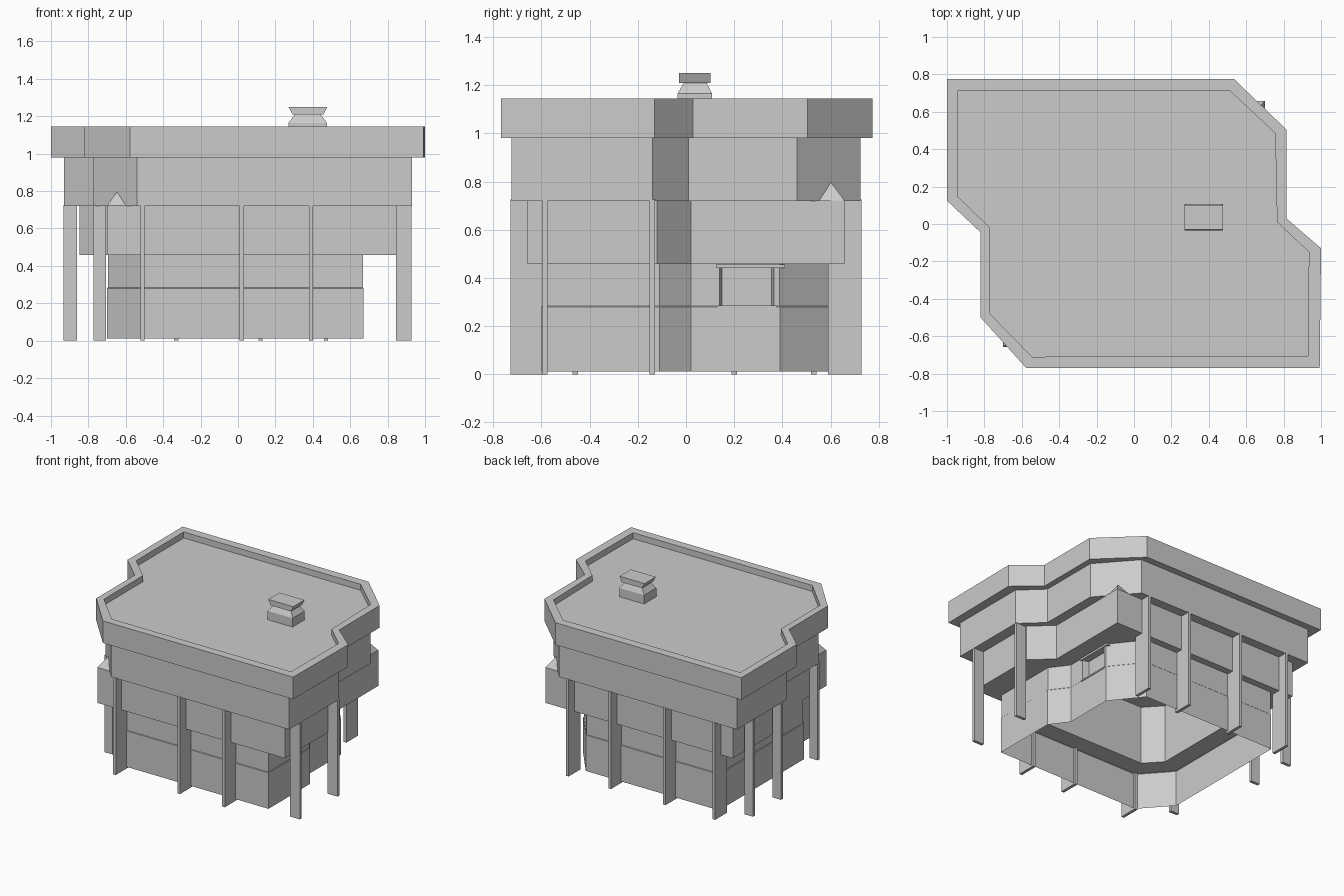
import bpy
import bmesh

cube = bpy.data.objects.get("Cube")
if cube:
    bpy.data.objects.remove(cube, do_unlink=True)

grey = bpy.data.materials.new("plain grey")
grey.use_nodes = True
grey.diffuse_color = (0.6, 0.6, 0.6, 1)
grey.node_tree.nodes["Principled BSDF"].inputs["Base Color"].default_value = (0.6, 0.6, 0.6, 1)


def finish(name, bm):
    bmesh.ops.recalc_face_normals(bm, faces=bm.faces)
    mesh = bpy.data.meshes.new(name)
    bm.to_mesh(mesh)
    bm.free()
    mesh.materials.append(grey)
    obj = bpy.data.objects.new(name, mesh)
    bpy.context.collection.objects.link(obj)
    return obj


def loft(name, sections, bottom=True, top=True):
    """Skin a stack of (outline, z) sections with matching point counts."""
    bm = bmesh.new()
    rings = [[bm.verts.new((x, y, z)) for x, y in pts] for pts, z in sections]
    for a, b in zip(rings, rings[1:]):
        n = len(a)
        for i in range(n):
            j = (i + 1) % n
            bm.faces.new((a[i], a[j], b[j], b[i]))
    if bottom:
        bm.faces.new(rings[0])
    if top:
        bm.faces.new(rings[-1])
    return finish(name, bm)


def rect(x0, x1, y0, y1):
    return [(x0, y0), (x1, y0), (x1, y1), (x0, y1)]


def turned(half):
    """Complete an outline with its half-turn copy."""
    return half + [(-x, -y) for x, y in half]


def box(name, x0, x1, y0, y1, z0, z1):
    return loft(name, [(rect(x0, x1, y0, y1), z0), (rect(x0, x1, y0, y1), z1)])


# Roof slab with raised rim and sunken deck
roof_out = [(-1, .775), (.535, .775), (.815, .505), (.815, .03), (1, -.13),
            (.993, -.769), (-.577, -.769), (-.82, -.5), (-.82, -.045), (-1, .125)]
roof_in = [(-.945, .71), (.515, .71), (.755, .485), (.765, .01), (.935, -.15),
           (.93, -.705), (-.545, -.71), (-.77, -.48), (-.77, -.02), (-.945, .15)]
loft("roof", [(roof_out, .98), (roof_out, 1.145), (roof_in, 1.145), (roof_in, 1.1)])

# Upper storey, chamfered at two corners
upper = turned([(-.93, .725), (.54, .725), (.772, .46), (.772, .01), (.93, -.14)])
loft("upper_storey", [(upper, .72), (upper, .985)])

# Middle storey, with square corners that poke past the chamfers; its underside opens to the shaft
middle = turned([(-.848, .658), (.7, .658), (.7, .02), (.848, -.12)])
opening = [(-.66, .57), (.46, .47), (.53, .02), (.62, -.12),
           (.62, -.56), (-.5, -.53), (-.64, -.3), (-.66, .12)]
loft("middle_storey", [(opening, .458), (middle, .458), (middle, .722)], bottom=False)

# Small sloped caps on the exposed middle corners
for side, s in (("back", 1), ("front", -1)):
    bm = bmesh.new()
    v = [bm.verts.new((s * x, s * y, z)) for x, y, z in
         ((.7, .658, .721), (.69, .545, .721), (.59, .658, .721), (.645, .6, .8))]
    for tri in ((0, 1, 2), (0, 1, 3), (1, 2, 3), (2, 0, 3)):
        bm.faces.new([v[i] for i in tri])
    finish(side + "_corner_cap", bm)

# Ground storey: open-bottomed skirt below a wall with a window bay
base = [(-.7, .61), (.4, .61), (.575, .39), (.575, .02), (.672, -.11),
        (.672, -.6), (-.515, -.6), (-.7, -.39)]
wall = [(x * .994, y * .994) for x, y in base]
loft("base_skirt", [(base, .012), (base, .28), (wall, .284)], bottom=False, top=False)
bay = [(.5715, .365), (.525, .355), (.525, .15), (.5715, .14)]
loft("base_wall", [(wall[:3] + bay + wall[3:], z) for z in (.284, .442)],
     bottom=False, top=False)
loft("base_lintel", [(wall, .442), (wall, .46)], bottom=False, top=False)

# Inner ledge and hollow shaft rising from it
shaft = [(-.56, .47), (.33, .47), (.435, .34), (.435, -.03), (.53, -.16),
         (.53, -.46), (-.45, -.46), (-.56, -.34)]
loft("inner_shaft", [(wall, .282), (shaft, .282), (shaft, .718)], bottom=False)

# Window surround
box("window_sill", .52, .58, .13, .375, .276, .286)
box("window_head", .52, .58, .125, .41, .442, .456)

# Thin buttress fins on the front and back
for i, x in enumerate((-.51, .02, .39)):
    box(f"front_fin_{i + 1}", x - .011, x + .011, -.728, -.585, 0, .725)
for i, x in enumerate((-.74, -.33, .12, .47)):
    box(f"back_fin_{i + 1}", x - .011, x + .011, .59, .728, 0, .725)

# Thin posts on the two sides
for name, x0, x1, y in (("right_post_1", .845, .928, -.585), ("right_post_2", .845, .928, -.14),
                        ("left_post_1", -.932, -.86, .53), ("left_post_2", -.932, -.86, .2),
                        ("left_post_3", -.772, -.705, -.46)):
    box(name, x0, x1, y - .011, y + .011, 0, .725)

# Roof vent: flared cap on a tapered foot
loft("roof_vent_foot", [
    (rect(.27, .475, -.035, .108), 1.095), (rect(.27, .475, -.035, .108), 1.165),
    (rect(.305, .44, -.008, .085), 1.212)])
loft("roof_vent_cap", [
    (rect(.292, .458, -.03, .102), 1.21), (rect(.27, .477, -.03, .102), 1.25)])
